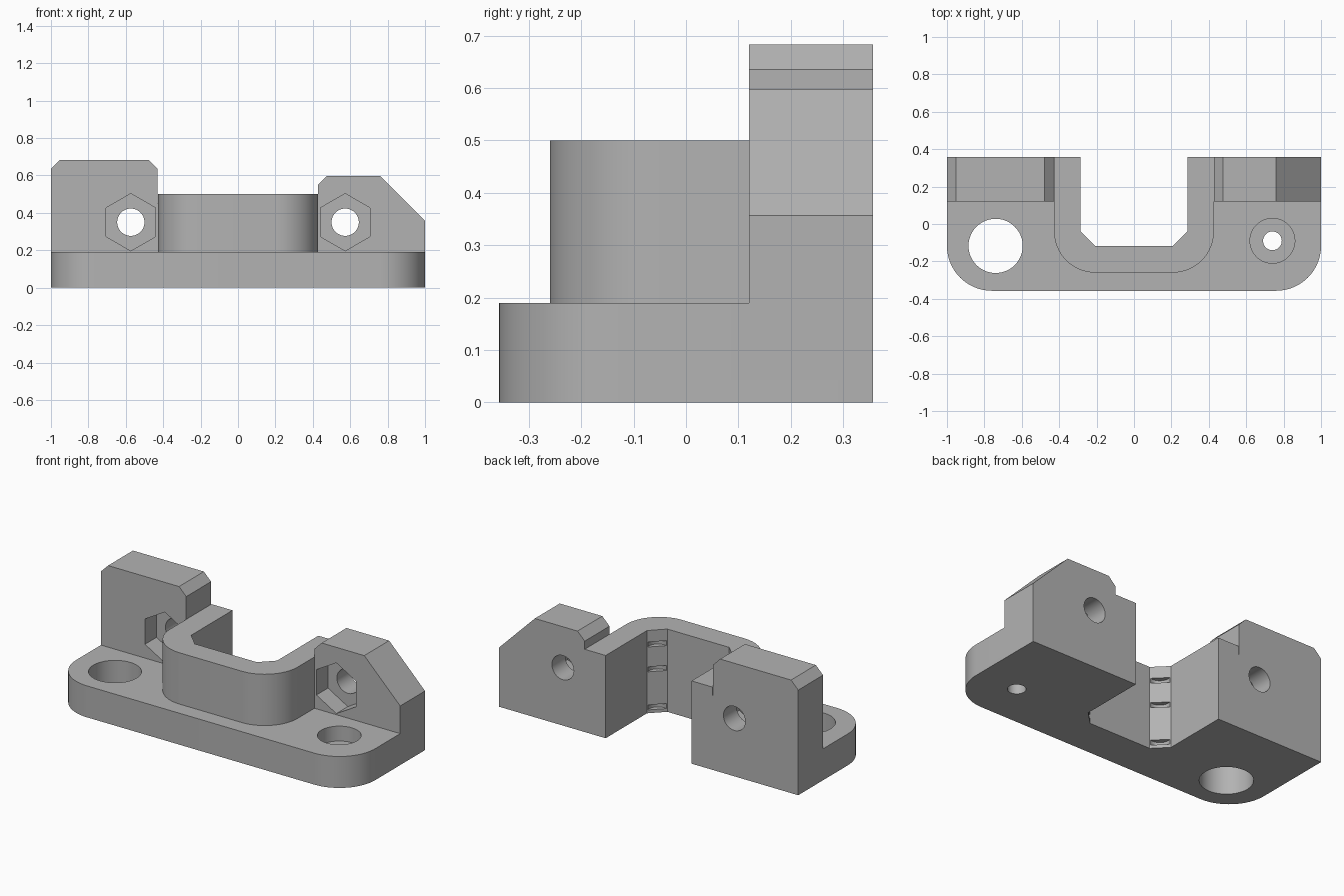
import bpy
import bmesh
import math
from mathutils import Matrix, Vector

cube = bpy.data.objects.get("Cube")
if cube:
    bpy.data.objects.remove(cube, do_unlink=True)

grey = bpy.data.materials.new("plain grey")
grey.use_nodes = True
colour = (0.45, 0.45, 0.45, 1)
grey.diffuse_color = colour
grey.node_tree.nodes["Principled BSDF"].inputs["Base Color"].default_value = colour

HALF_Y = 0.357
BASE_TOP = 0.19
COLLAR_TOP = 0.5
BLOCK_FRONT = 0.12


def prism(name, points, start, end, axis="Z"):
    """Extrude a profile: XY points along Z, or XZ points along Y."""
    def place(p, d):
        return (p[0], p[1], d) if axis == "Z" else (p[0], d, p[1])
    bm = bmesh.new()
    face = bm.faces.new([bm.verts.new(place(p, start)) for p in points])
    new = bmesh.ops.extrude_face_region(bm, geom=[face])["geom"]
    shift = Vector(place((0, 0), end - start))
    bmesh.ops.translate(bm, verts=[v for v in new if isinstance(v, bmesh.types.BMVert)], vec=shift)
    bmesh.ops.recalc_face_normals(bm, faces=bm.faces)
    mesh = bpy.data.meshes.new(name)
    bm.to_mesh(mesh)
    bm.free()
    mesh.materials.append(grey)
    obj = bpy.data.objects.new(name, mesh)
    bpy.context.collection.objects.link(obj)
    return obj


def ring(cx, cy, radius, sides=48, turn=0.0):
    """Points of a regular polygon."""
    return [(cx + radius * math.cos(turn + math.tau * i / sides),
             cy + radius * math.sin(turn + math.tau * i / sides)) for i in range(sides)]


def rounded_front(half_x, front, radius, steps=16):
    """Rectangle whose two front corners are rounded."""
    points = [(half_x, HALF_Y), (-half_x, HALF_Y)]
    for side, begin in ((-1, math.pi), (1, 1.5 * math.pi)):
        for i in range(steps + 1):
            a = begin + 0.5 * math.pi * i / steps
            points.append((side * (half_x - radius) + radius * math.cos(a),
                           front + radius + radius * math.sin(a)))
    return points


def combine(target, tool, operation):
    """Boolean the tool into the target, then discard the tool."""
    mod = target.modifiers.new(operation, "BOOLEAN")
    mod.operation = operation
    mod.solver = "EXACT"
    mod.object = tool
    bpy.context.view_layer.objects.active = target
    bpy.ops.object.modifier_apply(modifier=mod.name)
    bpy.data.objects.remove(tool, do_unlink=True)


# Base plate and raised collar
bracket = prism("mounting_bracket", rounded_front(1, -HALF_Y, 0.24), 0, BASE_TOP)
combine(bracket, prism("collar", rounded_front(0.427, -0.26, 0.22), 0.05, COLLAR_TOP), "UNION")

# Right block is a tall one with two small chamfers, left block has a long slope
right_profile = [(-1, 0.05), (-1, 0.635), (-0.952, 0.683), (-0.478, 0.683),
                 (-0.43, 0.635), (-0.43, 0.45), (-0.35, 0.45), (-0.35, 0.05)]
left_profile = [(1, 0.05), (1, 0.357), (0.76, 0.597), (0.475, 0.597),
                (0.427, 0.549), (0.427, 0.45), (0.35, 0.45), (0.35, 0.05)]
for name, profile in (("right_block", right_profile), ("left_block", left_profile)):
    combine(bracket, prism(name, profile, BLOCK_FRONT, HALF_Y, "Y"), "UNION")

# Open channel at the back with chamfered inner corners
channel = [(-0.287, 0.5), (-0.287, -0.037), (-0.207, -0.117),
           (0.207, -0.117), (0.287, -0.037), (0.287, 0.5)]
combine(bracket, prism("channel_cutter", channel, -0.2, 1), "DIFFERENCE")

# Bolt holes with hexagonal nut pockets, and thin grooves in the channel corners
for side in (-1, 1):
    x = 0.573 * side
    combine(bracket, prism("bolt_cutter", ring(x, 0.35, 0.073), 0, 0.5, "Y"), "DIFFERENCE")
    pocket = ring(x, 0.35, 0.153, 6, math.pi / 2)
    combine(bracket, prism("nut_cutter", pocket, 0.05, BLOCK_FRONT + 0.11, "Y"), "DIFFERENCE")
    for z in (0.02, 0.25, 0.4):
        groove = ring(0.228 * side, -0.058, 0.058, 32)
        combine(bracket, prism("groove_cutter", groove, z, z + 0.03), "DIFFERENCE")

# Large through hole on the right, counterbored screw hole on the left
for x, y, radius, bottom in ((-0.74, -0.117, 0.145, -0.1),
                             (0.74, -0.09, 0.05, -0.1),
                             (0.74, -0.09, 0.12, 0.1)):
    combine(bracket, prism("hole_cutter", ring(x, y, radius), bottom, 0.4), "DIFFERENCE")

bpy.ops.object.select_all(action="DESELECT")
bracket.select_set(True)
bpy.context.view_layer.objects.active = bracket
bpy.ops.object.shade_smooth_by_angle(angle=math.radians(30))
